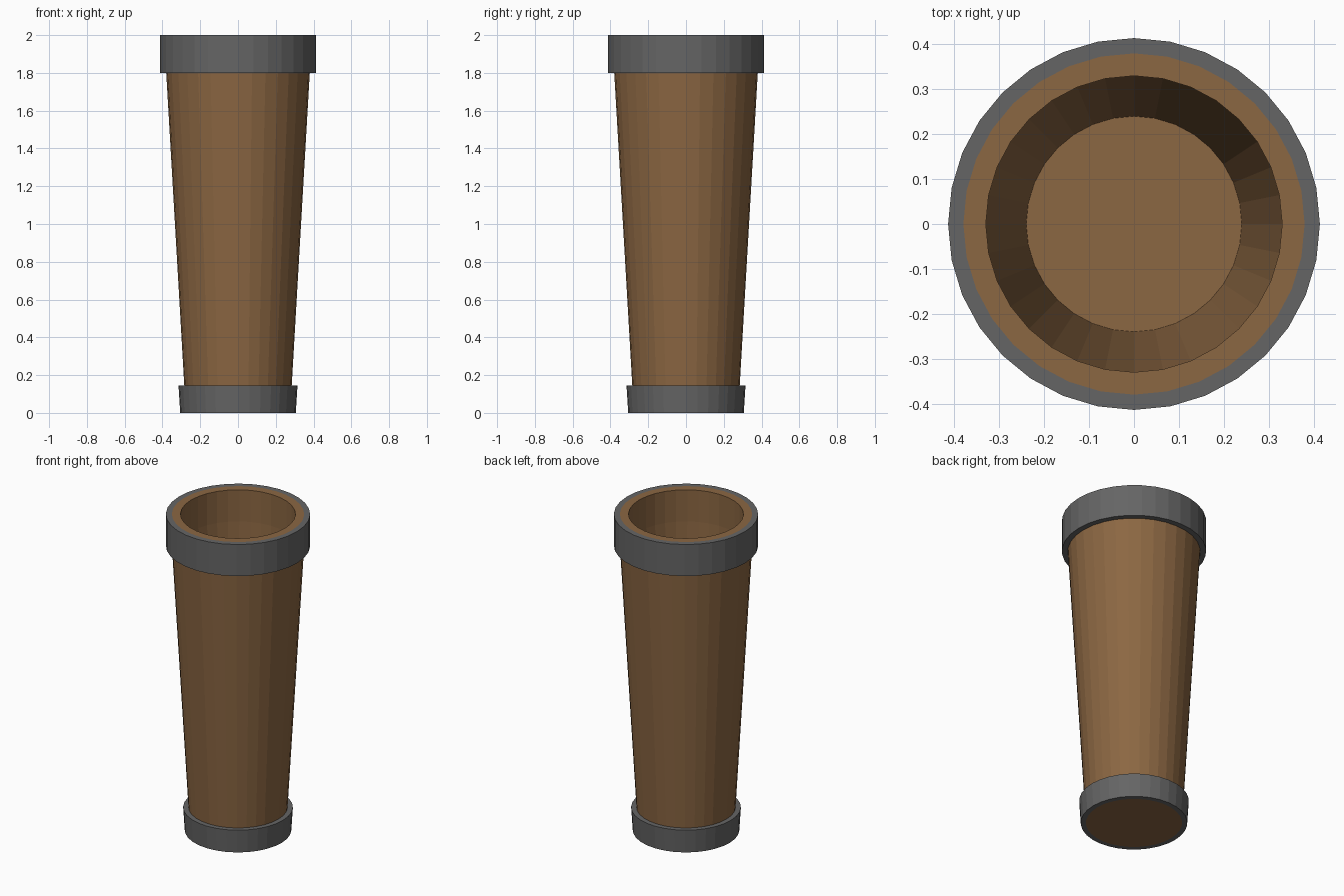
import bpy, bmesh, math

if "Cube" in bpy.data.objects:
    bpy.data.objects.remove(bpy.data.objects["Cube"])

SIDES = 32

def material(name, rgb):
    m = bpy.data.materials.new(name)
    m.diffuse_color = (*rgb, 1.0)
    m.use_nodes = True
    m.node_tree.nodes["Principled BSDF"].inputs["Base Color"].default_value = m.diffuse_color
    return m

wood = material("brown wood", (0.26, 0.135, 0.055))
iron = material("dark grey metal", (0.13, 0.13, 0.13))

def lathe(name, profile, mat, ring=False):
    """Turn (radius, z) points round z; a ring closes on itself, otherwise ends are capped."""
    bm = bmesh.new()
    loops = []
    for r, z in profile:
        loops.append([bm.verts.new((r * math.cos(2 * math.pi * i / SIDES),
                                    r * math.sin(2 * math.pi * i / SIDES), z))
                      for i in range(SIDES)])
    pairs = list(zip(loops, loops[1:]))
    if ring:
        pairs.append((loops[-1], loops[0]))
    else:
        bm.faces.new(loops[0])
        bm.faces.new(loops[-1])
    for a, b in pairs:
        for i in range(SIDES):
            j = (i + 1) % SIDES
            bm.faces.new((a[i], a[j], b[j], b[i]))
    bmesh.ops.recalc_face_normals(bm, faces=bm.faces)
    me = bpy.data.meshes.new(name)
    bm.to_mesh(me)
    bm.free()
    me.materials.append(mat)
    ob = bpy.data.objects.new(name, me)
    bpy.context.collection.objects.link(ob)
    return ob

# Hollow tapered tube: outside up, over the rim, inside down to the floor
lathe("tube_body", [(0.276, 0), (0.38, 1.8), (0.38, 2.0),
                    (0.33, 2.0), (0.33, 1.8), (0.24, 0.15)], wood)

# Metal bands hugging the tube
lathe("top_band", [(0.38, 1.8), (0.414, 1.8), (0.414, 2.0), (0.38, 2.0)], iron, ring=True)
lathe("bottom_band", [(0.276, 0), (0.306, 0), (0.315, 0.145), (0.284, 0.145)], iron, ring=True)
